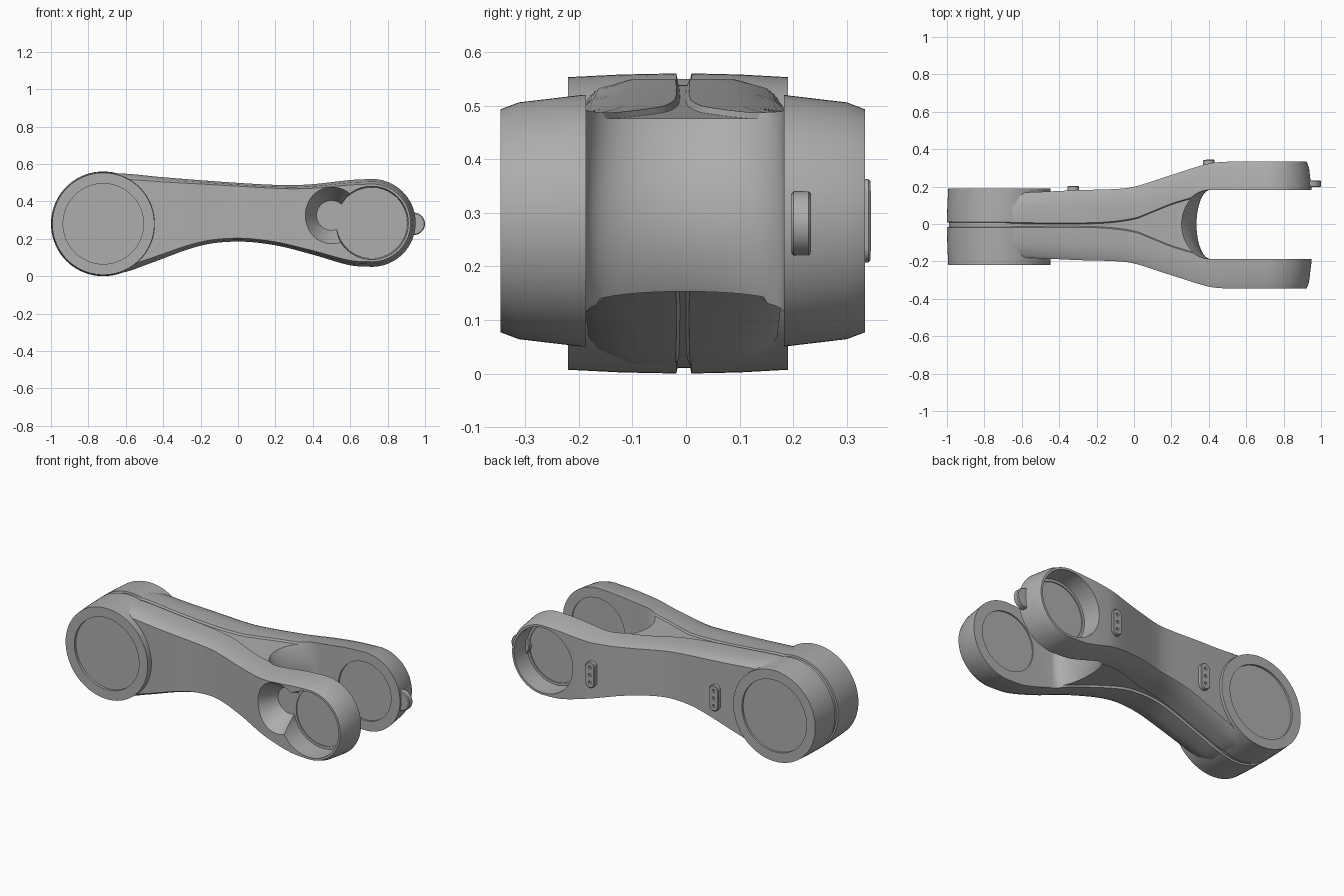
import bpy, bmesh, math
from mathutils import Vector

if "Cube" in bpy.data.objects:
    bpy.data.objects.remove(bpy.data.objects["Cube"], do_unlink=True)

grey = bpy.data.materials.new("cast_grey")
grey.use_nodes = True
grey.diffuse_color = (0.42, 0.42, 0.42, 1)
grey.node_tree.nodes["Principled BSDF"].inputs["Base Color"].default_value = grey.diffuse_color

BIG = Vector((-0.72, 0, 0.28))      # hub axis
TIP = Vector((0.715, 0, 0.285))     # fork axis
SHIFT = -0.006                      # body sits slightly to the front


def curve(points):
    """Smooth interpolation through (x, value) points."""
    def at(x):
        n = len(points)
        x = min(max(x, points[0][0]), points[-1][0])
        i = next(j for j in range(n - 1) if x <= points[j + 1][0])
        def slope(j):
            a, b = points[max(j - 1, 0)], points[min(j + 1, n - 1)]
            return (b[1] - a[1]) / (b[0] - a[0])
        (x0, v0), (x1, v1) = points[i], points[i + 1]
        d = x1 - x0
        t = (x - x0) / d
        return ((2*t**3 - 3*t*t + 1)*v0 + (t**3 - 2*t*t + t)*d*slope(i)
                + (3*t*t - 2*t**3)*v1 + (t**3 - t*t)*d*slope(i + 1))
    return at


def make(name, bm, angle=30):
    bmesh.ops.remove_doubles(bm, verts=bm.verts, dist=1e-5)
    bmesh.ops.recalc_face_normals(bm, faces=bm.faces)
    mesh = bpy.data.meshes.new(name)
    bm.to_mesh(mesh)
    bm.free()
    mesh.materials.append(grey)
    obj = bpy.data.objects.new(name, mesh)
    bpy.context.collection.objects.link(obj)
    smooth(obj, angle)
    return obj


def smooth(obj, angle=30):
    bpy.ops.object.select_all(action='DESELECT')
    obj.select_set(True)
    bpy.context.view_layer.objects.active = obj
    bpy.ops.object.shade_smooth_by_angle(angle=math.radians(angle))


def loft(name, rings, angle=30, closed=False):
    """Skin a list of equal-length closed rings."""
    bm = bmesh.new()
    vs = [[bm.verts.new(p) for p in ring] for ring in rings]
    n = len(vs[0])
    for a, b in zip(vs, vs[1:]):
        for j in range(n):
            bm.faces.new((a[j], a[(j + 1) % n], b[(j + 1) % n], b[j]))
    bm.faces.new(vs[0])
    if not closed:
        bm.faces.new(vs[-1])
    return make(name, bm, angle)


def lathe(name, centre, profile, sides=72):
    """Turned part about the y axis from (radius, y) points."""
    rings = []
    for r, y in profile:
        ring = []
        for k in range(sides):
            a = 2 * math.pi * k / sides
            ring.append(centre + Vector((r * math.cos(a), y, r * math.sin(a))))
        rings.append(ring)
    return loft(name, rings)


def cut(target, cutter):
    cutter.hide_render = True
    mod = target.modifiers.new("cut", 'BOOLEAN')
    mod.operation, mod.solver, mod.object = 'DIFFERENCE', 'EXACT', cutter
    bpy.context.view_layer.objects.active = target
    bpy.ops.object.modifier_apply(modifier=mod.name)
    bpy.data.objects.remove(cutter, do_unlink=True)


# Body contours along x
top = curve([(-0.72, 0.55), (-0.6, 0.548), (-0.4, 0.529), (0, 0.499), (0.25, 0.487),
             (0.4, 0.492), (0.6, 0.514), (0.715, 0.52)])
bottom = curve([(-0.72, 0.01), (-0.6, 0.023), (-0.48, 0.065), (-0.2, 0.163), (0, 0.185),
                (0.2, 0.165), (0.4, 0.115), (0.6, 0.058), (0.715, 0.05)])
width = curve([(-0.72, 0.17), (-0.5, 0.178), (-0.3, 0.187), (-0.1, 0.193), (0, 0.205),
               (0.2, 0.268), (0.4, 0.329), (0.5, 0.339), (0.6, 0.34), (0.95, 0.34)])
panel = curve([(-0.72, 0.014), (-0.2, 0.014), (0, 0.037), (0.1, 0.075), (0.2, 0.115),
               (0.3, 0.145), (0.42, 0.175), (0.95, 0.175)])


def section(x, zt, zb):
    """Ring with chamfered shoulders and a sunken centre panel."""
    w, g = width(x), panel(x)
    half = [(g - 0.006, 1, 0.011), (g, 1, 0), (max(0.55 * w, g + 0.008), 1, 0),
            (0.9 * w, 0.94, 0), (w, 0.885, 0)]
    row = [(-y, k, d) for y, k, d in reversed(half)] + half
    mid = (zt + zb) / 2
    over, under = [], []
    for y, k, d in row:
        px = x if x < TIP.x else TIP.x + (x - TIP.x) * k
        h = max((zt - zb) / 2 * k - d, 0)
        over.append(Vector((px, y + SHIFT, mid + h)))
        under.append(Vector((px, y + SHIFT, mid - h)))
    return over + under[::-1]


stations = []
for i in range(61):
    x = BIG.x + (TIP.x - BIG.x) * i / 60
    stations.append(section(x, top(x), bottom(x)))
for i in range(1, 19):
    a = math.pi / 2 * (1 - i / 18)
    h = 0.235 * math.sin(a) if i < 18 else 0
    stations.append(section(TIP.x + 0.235 * math.cos(a), TIP.z + h, TIP.z - h))
body = loft("fork_body", stations, closed=True)

# Fork slot with a bulging rounded end
rings = []
for i in range(17):
    z = -0.05 + 0.7 * i / 16
    apex = 0.335 - 2.1 * (z - 0.28) ** 2
    ring = [Vector((1.2, 0.183, z)), Vector((1.2, -0.187, z))]
    for k in range(25):
        t = -math.pi / 2 + math.pi * k / 24
        ring.append(Vector((0.41 - (0.41 - apex) * math.cos(t), -0.002 + 0.185 * math.sin(t), z)))
    rings.append(ring)
cut(body, loft("slot_cutter", rings))

# Hollow outer cups, inner bearing discs, and the front cable scoop
for s in (-1, 1):
    cut(body, lathe("cup_cutter", TIP, [(0.19, s * 0.218), (0.198, s * 0.4)]))
    cut(body, lathe("floor_cutter", TIP, [(0.175, s * 0.212), (0.175, s * 0.25)]))
    cut(body, lathe("disc_cutter", TIP, [(0.175, s * 0.15), (0.175, s * 0.194)]))
cut(body, lathe("scoop_cutter", Vector((0.5, 0, 0.325)), [(0.08, -0.218), (0.16, -0.36)]))
smooth(body)

# Large hub with centre groove and recessed faces
lathe("hub", BIG, [(0.215, -0.205), (0.215, -0.22), (0.273, -0.22), (0.278, -0.12),
                   (0.28, -0.018), (0.27, -0.016), (0.27, 0.008), (0.28, 0.01),
                   (0.278, 0.1), (0.273, 0.19), (0.215, 0.19), (0.215, 0.178)])

# Rounded bolt plates on the back
for name, x, y, lean in (("rear_bolt_plate", -0.325, 0.17, 0), ("fork_bolt_plate", 0.4, 0.31, 0.03)):
    rings = []
    for depth, r in ((0, 0.03), (0.03, 0.03), (0.034, 0.026)):
        ring = []
        for k in range(32):
            a = 2 * math.pi * (k + 0.5) / 32
            dx = r * math.cos(a)
            dz = r * math.sin(a) + math.copysign(0.048, math.sin(a))
            ring.append(Vector((x + dx, y + depth + lean * dx, 0.285 + dz)))
        rings.append(ring)
    plate = loft(name, rings)
    for dz in (-0.045, 0, 0.045):
        cut(plate, lathe("hole_cutter", Vector((x, y, 0.285 + dz)), [(0.009, 0.022), (0.009, 0.06)], 16))
    smooth(plate)

# Round stop tab on the back fork tip
tab = lathe("stop_tab", Vector((0.94, 0, 0.28)), [(0.055, 0.197), (0.06, 0.201), (0.06, 0.229), (0.055, 0.233)], 40)
